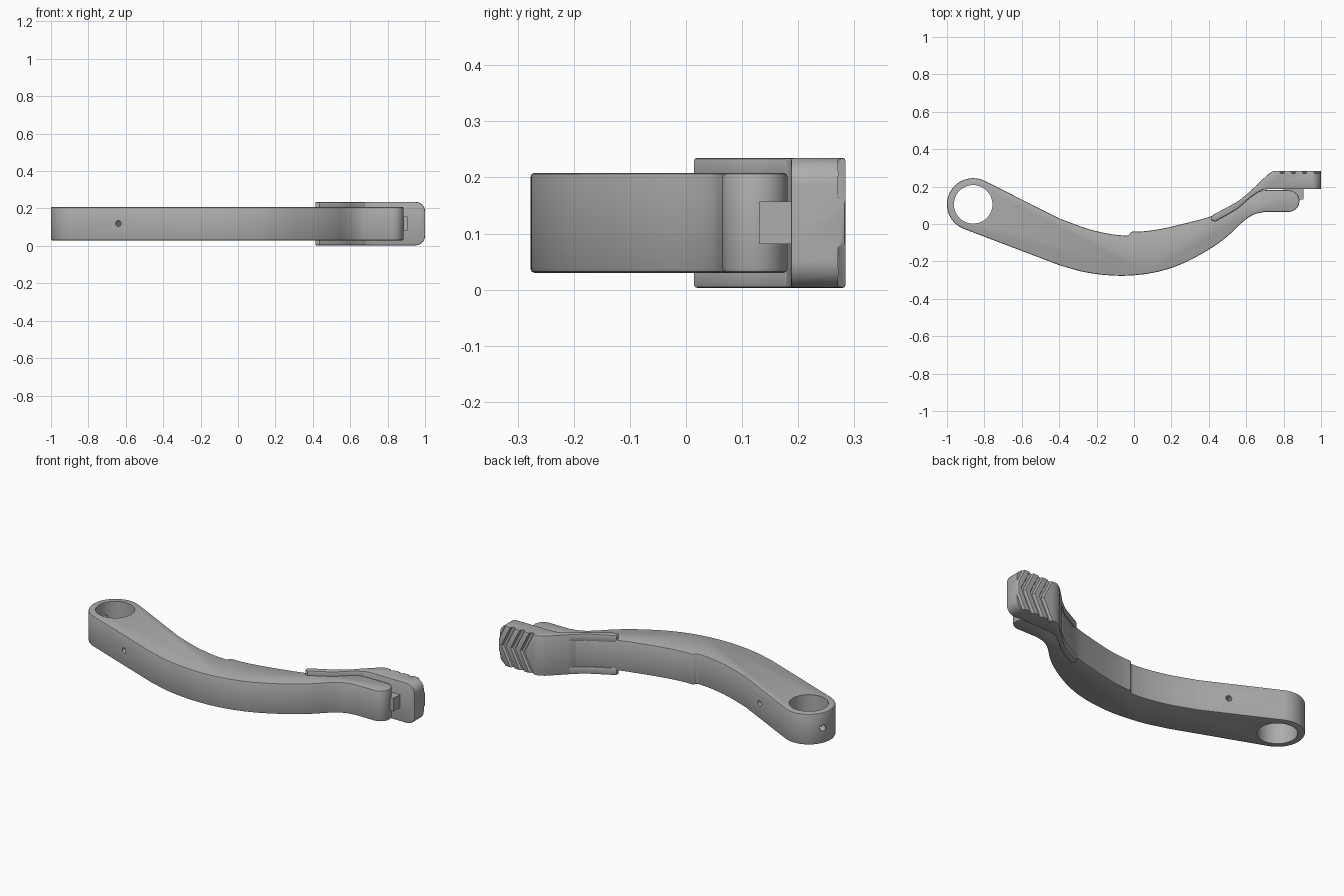
import bpy, bmesh, math
from mathutils import Vector, Matrix

cube = bpy.data.objects.get("Cube")
if cube:
    bpy.data.objects.remove(cube, do_unlink=True)

grey = bpy.data.materials.new("satin grey")
grey.use_nodes = True
COLOR = (0.42, 0.42, 0.42, 1)
grey.diffuse_color = COLOR
grey.node_tree.nodes["Principled BSDF"].inputs["Base Color"].default_value = COLOR


def loft(name, loops):
    """Closed solid through equal-sized loops of 3D points."""
    bm = bmesh.new()
    rings = [[bm.verts.new(p) for p in loop] for loop in loops]
    n = len(rings[0])
    bm.faces.new(rings[0])
    bm.faces.new(rings[-1])
    for a, b in zip(rings, rings[1:]):
        for i in range(n):
            j = (i + 1) % n
            bm.faces.new((a[i], a[j], b[j], b[i]))
    bmesh.ops.recalc_face_normals(bm, faces=bm.faces)
    mesh = bpy.data.meshes.new(name)
    bm.to_mesh(mesh)
    bm.free()
    mesh.materials.append(grey)
    ob = bpy.data.objects.new(name, mesh)
    bpy.context.collection.objects.link(ob)
    return ob


def prism(name, outline, z0, z1):
    return loft(name, [[(x, y, z) for x, y in outline] for z in (z0, z1)])


def spline(points, steps=6):
    """Smooth curve through the points."""
    p = [Vector(q) for q in points]
    p = [2 * p[0] - p[1]] + p + [2 * p[-1] - p[-2]]
    out = []
    for a, b, c, d in zip(p, p[1:], p[2:], p[3:]):
        for s in range(steps):
            t = s / steps
            out.append((2 * b + (c - a) * t + (2 * a - 5 * b + 4 * c - d) * t * t
                        + (3 * b - a - 3 * c + d) * t ** 3) / 2)
    return [tuple(q) for q in out + [p[-2]]]


def arc(cx, cy, r, a0, a1, n):
    return [(cx + r * math.cos(math.radians(a0 + (a1 - a0) * i / n)),
             cy + r * math.sin(math.radians(a0 + (a1 - a0) * i / n))) for i in range(n + 1)]


def cylinder(name, centre, direction, r, length, n=24):
    turn = Vector(direction).to_track_quat('Z', 'Y').to_matrix().to_4x4()
    ob = prism(name, arc(0, 0, r, 0, 360 - 360 / n, n - 1), -length / 2, length / 2)
    ob.data.transform(Matrix.Translation(centre) @ turn)
    return ob


def bevel(ob, width, segments=2):
    m = ob.modifiers.new("Bevel", 'BEVEL')
    m.width, m.segments, m.limit_method = width, segments, 'ANGLE'
    m.angle_limit = math.radians(40)


def boolean(ob, cutter, operation='DIFFERENCE'):
    m = ob.modifiers.new("Cut", 'BOOLEAN')
    m.object, m.operation, m.solver = cutter, operation, 'EXACT'
    cutter.hide_render = True
    cutter.hide_viewport = True


def finish(ob):
    """Apply the modifiers and smooth the curved sides."""
    deps = bpy.context.evaluated_depsgraph_get()
    mesh = bpy.data.meshes.new_from_object(ob.evaluated_get(deps))
    ob.modifiers.clear()
    ob.data = mesh
    bpy.ops.object.select_all(action='DESELECT')
    ob.select_set(True)
    bpy.context.view_layer.objects.active = ob
    bpy.ops.object.shade_smooth_by_angle(angle=math.radians(32))


MID = 0.119

# Curved lever arm with a round eye and a rounded nose
front = spline([(-0.4, -0.22), (-0.25, -0.26), (-0.07, -0.277), (0.1, -0.261), (0.25, -0.216),
                (0.4, -0.137), (0.5, -0.065), (0.58, 0.01), (0.64, 0.05), (0.7, 0.065)])
nose = arc(0.827, 0.123, 0.058, -90, 90, 10)
back = spline([(0.63, 0.17), (0.54, 0.106), (0.42, 0.045), (0.3, 0.01), (0.15, -0.025),
               (0.05, -0.039), (-0.015, -0.041)])
step = [(-0.03, -0.062)]
upper = spline([(-0.05, -0.062), (-0.13, -0.053), (-0.25, -0.025), (-0.4, 0.03)])
eye = arc(-0.86, 0.105, 0.14, 64, 249, 26)
arm = prism("lever_arm", front + nose + [(0.7, 0.181)] + back + step + upper + eye, 0.03, 0.208)
bevel(arm, 0.007)

axis = Vector((-0.92, 0.39, 0))
boolean(arm, cylinder("eye_cutter", (-0.86, 0.105, MID), (0, 0, 1), 0.103, 0.5, 48))
boolean(arm, cylinder("cross_pin_cutter", (-0.585, 0, MID), (0.39, 0.92, 0), 0.016, 0.8))
boolean(arm, cylinder("eye_pin_cutter", Vector((-0.86, 0.105, MID)) + axis * 0.13, axis, 0.018, 0.12))
finish(arm)

# Small stop block in the nose
stop = prism("nose_stop", [(0.8, 0.13), (0.905, 0.13), (0.905, 0.19), (0.8, 0.19)], 0.081, 0.157)
finish(stop)

# Thumb latch: ramp and tab, with rounded outer corners
latch = prism("thumb_latch", [(0.62, 0.14), (0.65, 0.165), (0.685, 0.182), (0.72, 0.187),
                              (1.0, 0.187), (1.0, 0.284), (0.745, 0.284), (0.715, 0.265),
                              (0.63, 0.184), (0.6, 0.15)], 0.003, 0.235)
R = 0.05
corner = arc(1 - R, 0.003 + R, R, -90, 0, 8) + arc(1 - R, 0.235 - R, R, 0, 90, 8)
rounding = [(0.5, 0.003 - 0.02)] + [(0.9, 0.003 - 0.02)] + corner + [(0.9, 0.255), (0.5, 0.255)]
boolean(latch, loft("corner_cutter", [[(x, y, z) for x, z in rounding] for y in (0, 0.5)]),
        'INTERSECT')
bevel(latch, 0.005)

# Chevron grip grooves, pointing outward
for i in range(4):
    x0 = 0.79 + 0.06 * i
    loops = [[(x0 + dx - 0.018, 0.29, z), (x0 + dx - 0.008, 0.271, z),
              (x0 + dx + 0.008, 0.271, z), (x0 + dx + 0.018, 0.29, z)]
             for z, dx in ((-0.02, -0.01), (MID, 0.06), (0.26, -0.01))]
    boolean(latch, loft("groove_cutter", loops))
finish(latch)

# Side rails of the latch gripping the arm above and below
rail_low = spline([(0.435, 0.014), (0.55, 0.08), (0.62, 0.14), (0.685, 0.183)], 4)
rail_high = spline([(0.66, 0.208), (0.58, 0.14), (0.54, 0.112), (0.43, 0.053)], 4)
rail_tip = [(0.416, 0.043), (0.412, 0.028), (0.42, 0.016)]
for name, z0, z1 in (("lower_rail", 0.003, 0.045), ("upper_rail", 0.193, 0.235)):
    rail = prism(name, rail_low + rail_high + rail_tip, z0, z1)
    bevel(rail, 0.006)
    finish(rail)

# Remove the used cutters
for ob in [o for o in bpy.data.objects if o.name.split(".")[0].endswith("_cutter")]:
    bpy.data.objects.remove(ob, do_unlink=True)
